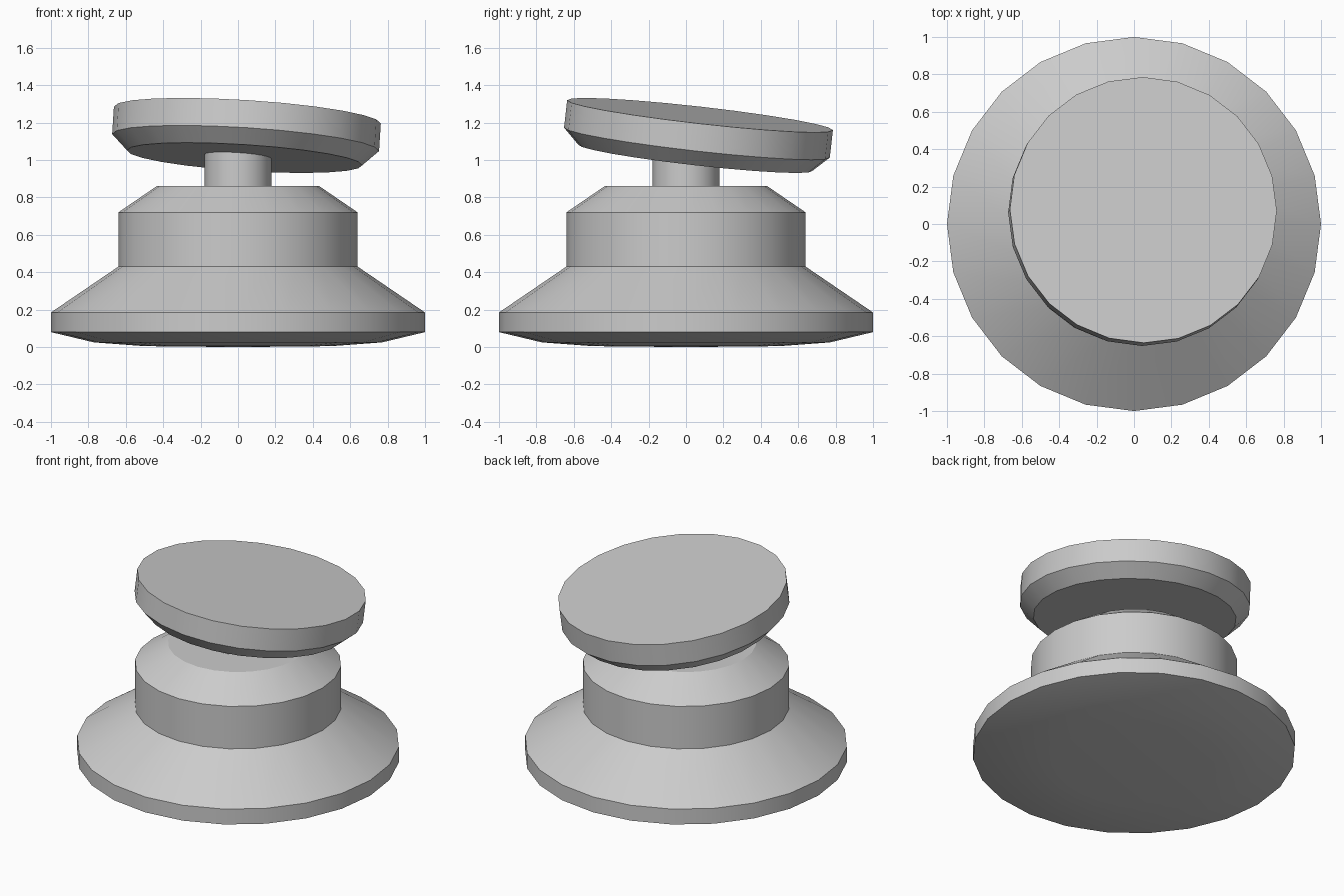
import bpy
import bmesh
import math
from mathutils import Vector

cube = bpy.data.objects.get("Cube")
if cube:
    bpy.data.objects.remove(cube, do_unlink=True)

SIDES = 24

grey = bpy.data.materials.new("plain grey")
grey.use_nodes = True
colour = (0.6, 0.6, 0.6, 1)
grey.diffuse_color = colour
grey.node_tree.nodes["Principled BSDF"].inputs["Base Color"].default_value = colour


def lathe(name, profile):
    """Turn a (radius, height) profile around z; a zero radius makes a pole."""
    bm = bmesh.new()
    verts = [bm.verts.new((r, 0, z)) for r, z in profile]
    edges = [bm.edges.new(pair) for pair in zip(verts, verts[1:])]
    bmesh.ops.spin(bm, geom=verts + edges, axis=(0, 0, 1), cent=(0, 0, 0),
                   angle=math.tau, steps=SIDES, use_duplicate=False)
    bmesh.ops.remove_doubles(bm, verts=bm.verts, dist=1e-4)
    bmesh.ops.recalc_face_normals(bm, faces=bm.faces)
    mesh = bpy.data.meshes.new(name)
    bm.to_mesh(mesh)
    bm.free()
    mesh.materials.append(grey)
    obj = bpy.data.objects.new(name, mesh)
    bpy.context.collection.objects.link(obj)
    bpy.ops.object.select_all(action="DESELECT")
    obj.select_set(True)
    bpy.context.view_layer.objects.active = obj
    bpy.ops.object.shade_smooth_by_angle(angle=math.radians(30))
    return obj


# Flared base with a gently domed underside and a stepped collar
lathe("base", [(0, 0), (0.5, 0.005), (0.77, 0.025), (1, 0.08), (1, 0.185),
               (0.64, 0.43), (0.64, 0.72), (0.435, 0.86), (0, 0.86)])

# Upright stem, its top buried in the cap
lathe("stem", [(0, 0.8), (0.178, 0.8), (0.178, 1.08), (0, 1.08)])

# Tilted cap with a chamfered lower rim, origin at the centre of its top
cap = lathe("cap", [(0, -0.23), (0.63, -0.23), (0.715, -0.148), (0.715, 0), (0, 0)])
cap.location = (0.05, 0.075, 1.24)
tilt = Vector((0.064, 0.113, 1))
cap.rotation_mode = "QUATERNION"
cap.rotation_quaternion = Vector((0, 0, 1)).rotation_difference(tilt)
